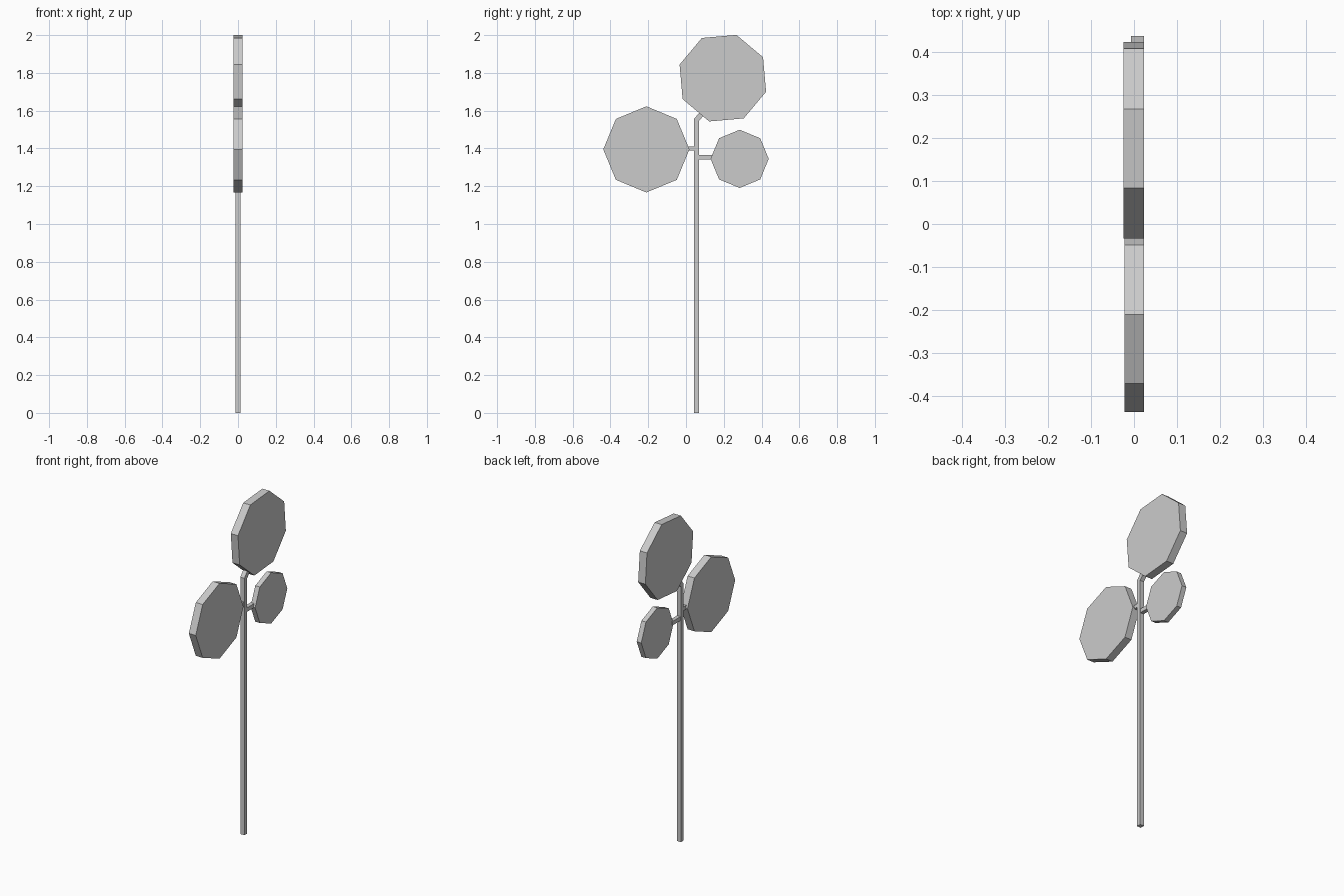
import bpy, bmesh
from math import cos, sin, pi, radians
from mathutils import Vector

if "Cube" in bpy.data.objects:
    bpy.data.objects.remove(bpy.data.objects["Cube"])


def make_object(name, rings):
    """Bridge matching vertex rings into a closed solid."""
    bm = bmesh.new()
    loops = [[bm.verts.new(p) for p in ring] for ring in rings]
    n = len(loops[0])
    for a, b in zip(loops, loops[1:]):
        for i in range(n):
            j = (i + 1) % n
            bm.faces.new((a[i], a[j], b[j], b[i]))
    bm.faces.new(loops[0])
    bm.faces.new(loops[-1])
    bmesh.ops.recalc_face_normals(bm, faces=bm.faces)
    mesh = bpy.data.meshes.new(name)
    bm.to_mesh(mesh)
    bm.free()
    obj = bpy.data.objects.new(name, mesh)
    bpy.context.collection.objects.link(obj)
    return obj


def pad(name, y, z, radius, x0, x1, turn=0):
    """Flat eight-sided disc facing along x."""
    angles = [radians(turn) + i * pi / 4 for i in range(8)]
    make_object(name, [[(x, y + radius * cos(a), z + radius * sin(a)) for a in angles]
                       for x in (x0, x1)])


def bar(name, path, half):
    """Square bar swept along (y, z) points, mitred at bends."""
    pts = [Vector(p) for p in path]
    rings = []
    for i, p in enumerate(pts):
        d_in = (p - pts[i - 1]).normalized() if i else (pts[1] - p).normalized()
        d_out = (pts[i + 1] - p).normalized() if i < len(pts) - 1 else d_in
        d = (d_in + d_out).normalized()
        side = Vector((-d.y, d.x)) * (half / d.dot(d_in))
        rings.append([(x, p.x + s * side.x, p.y + s * side.y)
                      for x, s in ((-half, -1), (half, -1), (half, 1), (-half, 1))])
    make_object(name, rings)


# Stem with a bent tip reaching into the top leaf
bar("stem", [(0.055, 0), (0.055, 1.55), (0.105, 1.61)], 0.0135)

# Side branches
bar("left_branch", [(0.055, 1.40), (0.005, 1.40)], 0.011)
bar("right_branch", [(0.055, 1.353), (0.145, 1.353)], 0.012)

# Leaf discs
pad("top_leaf", 0.195, 1.772, 0.24, -0.0245, 0.0235, 72.5)
pad("left_leaf", -0.21, 1.395, 0.228, -0.0225, 0.0235)
pad("right_leaf", 0.284, 1.345, 0.154, -0.007, 0.0235)
